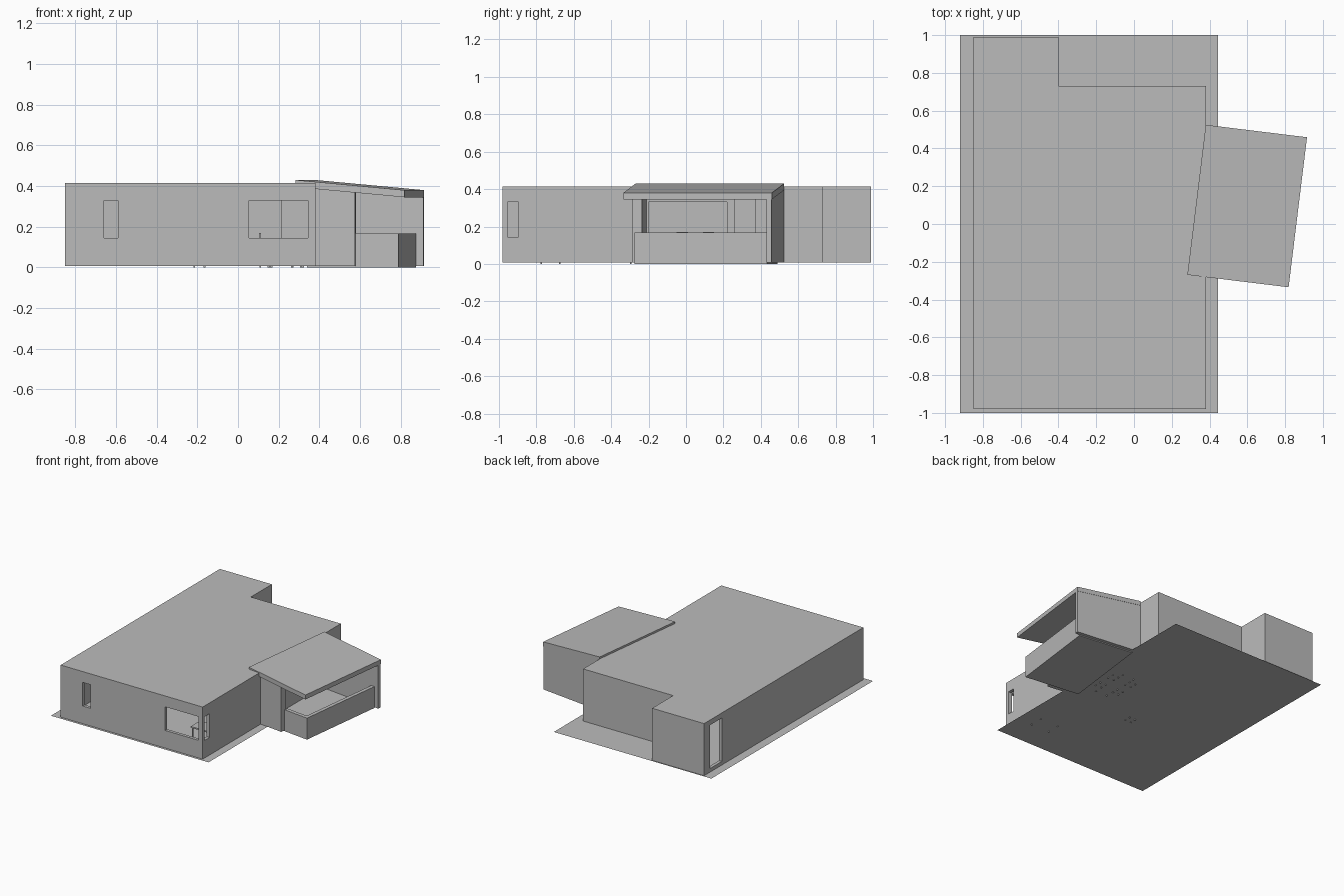
import bpy, bmesh, math
from mathutils import Matrix, Vector

cube = bpy.data.objects.get("Cube")
if cube:
    bpy.data.objects.remove(cube)

grey = bpy.data.materials.new("plain grey")
grey.use_nodes = True
COLOR = (0.5, 0.5, 0.5, 1)
grey.diffuse_color = COLOR
grey.node_tree.nodes["Principled BSDF"].inputs["Base Color"].default_value = COLOR


def prism(name, points, depth, place=Matrix.Identity(4)):
    """Extrude a closed 3D outline by the depth vector."""
    bm = bmesh.new()
    face = bm.faces.new([bm.verts.new(p) for p in points])
    if Vector(depth).length:
        new = bmesh.ops.extrude_face_region(bm, geom=[face])["geom"]
        bmesh.ops.translate(bm, vec=depth,
                            verts=[v for v in new if isinstance(v, bmesh.types.BMVert)])
        bmesh.ops.recalc_face_normals(bm, faces=bm.faces[:])
    bm.transform(place)
    if place.determinant() < 0:
        bmesh.ops.reverse_faces(bm, faces=bm.faces[:])
    mesh = bpy.data.meshes.new(name)
    bm.to_mesh(mesh)
    bm.free()
    mesh.materials.append(grey)
    obj = bpy.data.objects.new(name, mesh)
    bpy.context.collection.objects.link(obj)
    return obj


def box(name, x, y, z, place=Matrix.Identity(4)):
    outline = [(x[0], y[0], z[0]), (x[1], y[0], z[0]),
               (x[1], y[1], z[0]), (x[0], y[1], z[0])]
    return prism(name, outline, (0, 0, z[1] - z[0]), place)


def cut(target, cutters):
    for c in cutters:
        c.hide_render = True
        mod = target.modifiers.new("cut", "BOOLEAN")
        mod.operation, mod.solver, mod.object = "DIFFERENCE", "EXACT", c
    deps = bpy.context.evaluated_depsgraph_get()
    mesh = bpy.data.meshes.new_from_object(target.evaluated_get(deps))
    target.modifiers.clear()
    target.data = mesh
    for c in cutters:
        bpy.data.objects.remove(c)


# Ground sheet
G = 0.007
TOP = 0.415
ground = box("ground_sheet", (-0.92, 0.445), (-1, 1), (G, G))


# Main house: hollow L-shaped block with openings
def footprint(inset, z):
    w, e, s, n = -0.85 + inset, 0.38 - inset, -0.98 + inset, 0.99 - inset
    nx, ny = -0.40 - inset, 0.73 - inset
    return [(w, s, z), (e, s, z), (e, ny, z), (nx, ny, z), (nx, n, z), (w, n, z)]


T = 0.025
house = prism("house_shell", footprint(0, G), (0, 0, TOP - G))
room = prism("room_cutter", footprint(T, -0.1), (0, 0, TOP - T + 0.1))
SILL = (0.145, 0.33)
front, east, west = (-1.02, -0.92), (0.33, 0.40), (-0.9, -0.8)
openings = [
    box("window_cutter", (-0.66, -0.59), front, SILL),
    box("window_cutter", (0.055, 0.345), front, SILL),
    box("window_cutter", east, (-0.955, -0.895), SILL),
    box("window_cutter", east, (-0.2, 0.22), (0.165, 0.33)),
    box("door_cutter", east, (0.26, 0.37), (G - 0.05, 0.345)),
    box("window_cutter", west, (0.77, 0.92), (0.035, 0.375)),
]
cut(house, [room] + openings)

# Side porch, in its own turned frame: u runs outward, v runs to the front
a = math.radians(7)
porch = Matrix(((math.cos(a), -math.sin(a), 0, 0.38),
                (-math.sin(a), -math.cos(a), 0, 0.525),
                (0, 0, 1, 0), (0, 0, 0, 1)))
U = 0.54
SLAB = 0.035


def roof_z(u):
    return 0.43 - 0.05 * u / U


def tall_wall(name, u0, u1, v0, v1):
    outline = [(u0, v0, G), (u1, v0, G),
               (u1, v0, roof_z(u1) - SLAB), (u0, v0, roof_z(u0) - SLAB)]
    return prism(name, outline, (0, v1 - v0, 0), porch)


prism("porch_roof", [(0, 0, roof_z(0) - SLAB), (U, 0, roof_z(U) - SLAB),
                     (U, 0, roof_z(U)), (0, 0, roof_z(0))], (0, 0.80, 0), porch)
tall_wall("porch_back_wall", 0, U, 0.002, 0.03)
tall_wall("porch_front_wall", 0.08, 0.292, 0.731, 0.781)
box("porch_parapet_side", (0.475, 0.504), (0.03, 0.744), (0, 0.168), porch)
box("porch_parapet_front", (0.292, 0.475), (0.715, 0.744), (0, 0.168), porch)
box("porch_floor", (0.05, 0.475), (0.03, 0.744), (0, G), porch)


# Furniture inside
def legs(name, x, y, half_x, half_y, height):
    for sx in (-1, 1):
        for sy in (-1, 1):
            px, py = x + sx * half_x, y + sy * half_y
            box(name + "_leg", (px - 0.004, px + 0.004), (py - 0.004, py + 0.004), (0, height))


def table(x, y, half_x, half_y):
    box("table_top", (x - half_x, x + half_x), (y - half_y, y + half_y), (0.115, 0.125))
    legs("table", x, y, half_x - 0.01, half_y - 0.01, 0.115)


def chair(x, y, side):
    box("chair_seat", (x - 0.03, x + 0.03), (y - 0.03, y + 0.03), (0.07, 0.08))
    legs("chair", x, y, 0.025, 0.025, 0.07)
    bx = x + side * 0.027
    for i in range(5):
        by = y - 0.026 + i * 0.013
        box("chair_slat", (bx - 0.003, bx + 0.003), (by - 0.003, by + 0.003), (0.08, 0.16))
    box("chair_rail", (bx - 0.004, bx + 0.004), (y - 0.03, y + 0.03), (0.16, 0.17))


table(0.215, 0.04, 0.06, 0.16)
for cy in (-0.02, 0.12):
    for side in (-1, 1):
        chair(0.215 + side * 0.08, cy, side)
table(0.23, -0.725, 0.09, 0.06)
chair(-0.19, -0.27, -1)
box("inner_partition", (0.215, 0.355), (-0.32, -0.30), (G, TOP - T))
